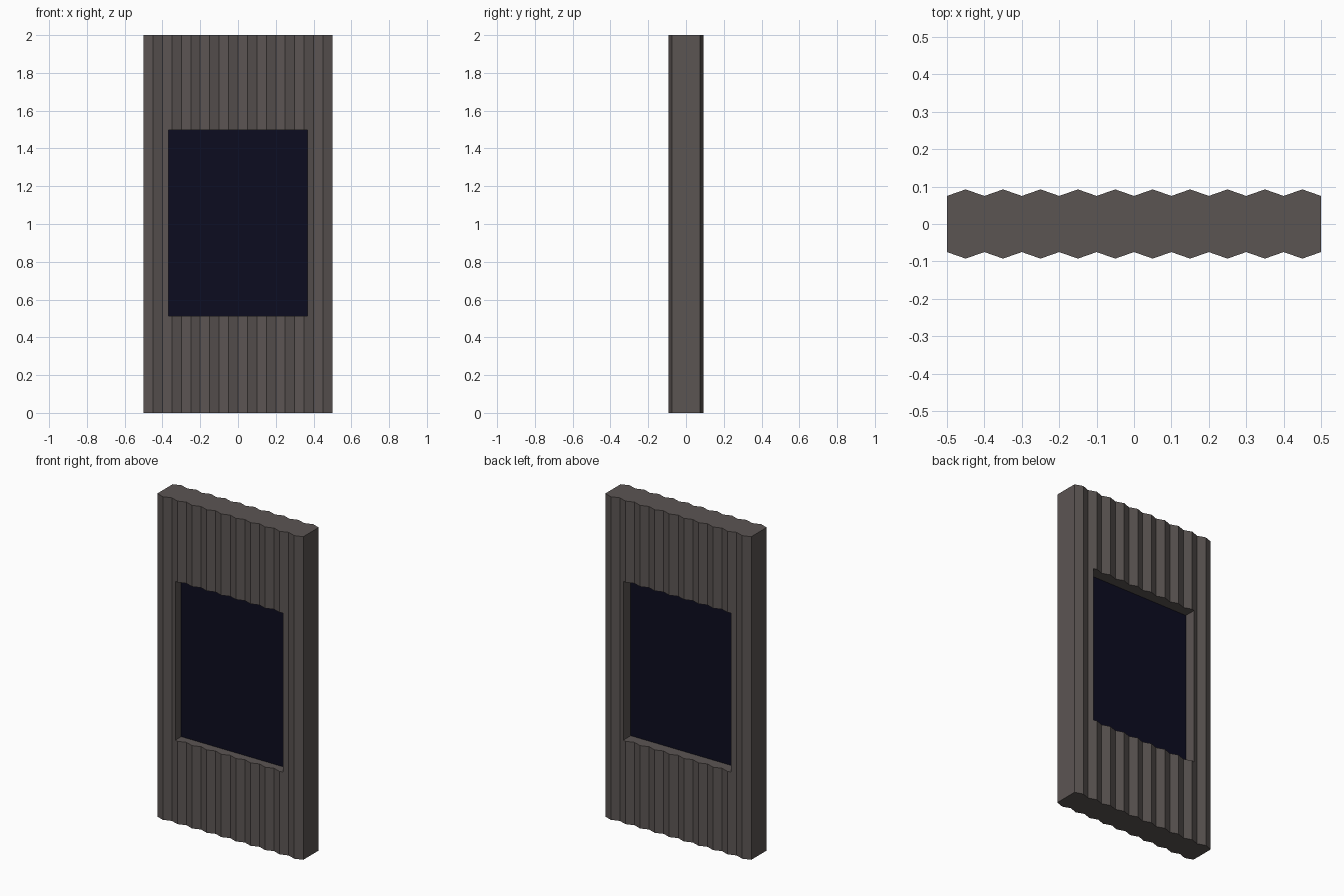
import bpy, bmesh

WIDTH, HEIGHT = 1.0, 2.0
VALLEY, PEAK = 0.075, 0.0925        # half thickness at grooves and ridges
RIDGES = 10
WIN_X, WIN_LOW, WIN_HIGH = 0.368, 0.513, 1.497

default_cube = bpy.data.objects.get("Cube")
if default_cube:
    bpy.data.objects.remove(default_cube, do_unlink=True)


def make_material(name, rgb):
    mat = bpy.data.materials.new(name)
    mat.use_nodes = True
    mat.diffuse_color = (*rgb, 1)
    mat.node_tree.nodes["Principled BSDF"].inputs["Base Color"].default_value = (*rgb, 1)
    return mat


def add_object(name, bm, mat):
    mesh = bpy.data.meshes.new(name)
    bm.to_mesh(mesh)
    bm.free()
    mesh.materials.append(mat)
    obj = bpy.data.objects.new(name, mesh)
    bpy.context.collection.objects.link(obj)
    return obj


def add_box(name, y0, y1, mat, margin=0.0):
    """Box filling the window opening between two depths."""
    bm = bmesh.new()
    bmesh.ops.create_cube(bm, size=1)
    size = (2 * WIN_X + margin, y1 - y0, WIN_HIGH - WIN_LOW + margin)
    bmesh.ops.scale(bm, vec=size, verts=bm.verts)
    bmesh.ops.translate(bm, vec=(0, (y0 + y1) / 2, (WIN_LOW + WIN_HIGH) / 2), verts=bm.verts)
    return add_object(name, bm, mat)


wall_grey = make_material("warm grey", (0.105, 0.09, 0.086))
glass_navy = make_material("dark navy", (0.0037, 0.0037, 0.0143))

# Corrugated wall: zigzag outline front and back, extruded upward
steps = range(2 * RIDGES + 1)
front = [(-WIDTH / 2 + i * WIDTH / (2 * RIDGES), -(PEAK if i % 2 else VALLEY)) for i in steps]
outline = front + [(x, -y) for x, y in reversed(front)]
bm = bmesh.new()
base = bm.faces.new([bm.verts.new((x, y, 0)) for x, y in outline])
top = bmesh.ops.extrude_face_region(bm, geom=[base], use_keep_orig=True)["geom"]
bmesh.ops.translate(bm, vec=(0, 0, HEIGHT), verts=[v for v in top if isinstance(v, bmesh.types.BMVert)])
bmesh.ops.recalc_face_normals(bm, faces=bm.faces)
wall = add_object("corrugated_wall", bm, wall_grey)

# Window opening
cutter = add_box("window_cutter", -0.3, 0.3, wall_grey)
cutter.hide_render = True
cut = wall.modifiers.new("window_opening", "BOOLEAN")
cut.operation = "DIFFERENCE"
cut.solver = "EXACT"
cut.object = cutter
bpy.context.view_layer.objects.active = wall
bpy.ops.object.modifier_apply(modifier=cut.name)
bpy.data.objects.remove(cutter, do_unlink=True)

# Recessed window pane
add_box("window_pane", -0.03, 0.015, glass_navy, margin=0.004)
